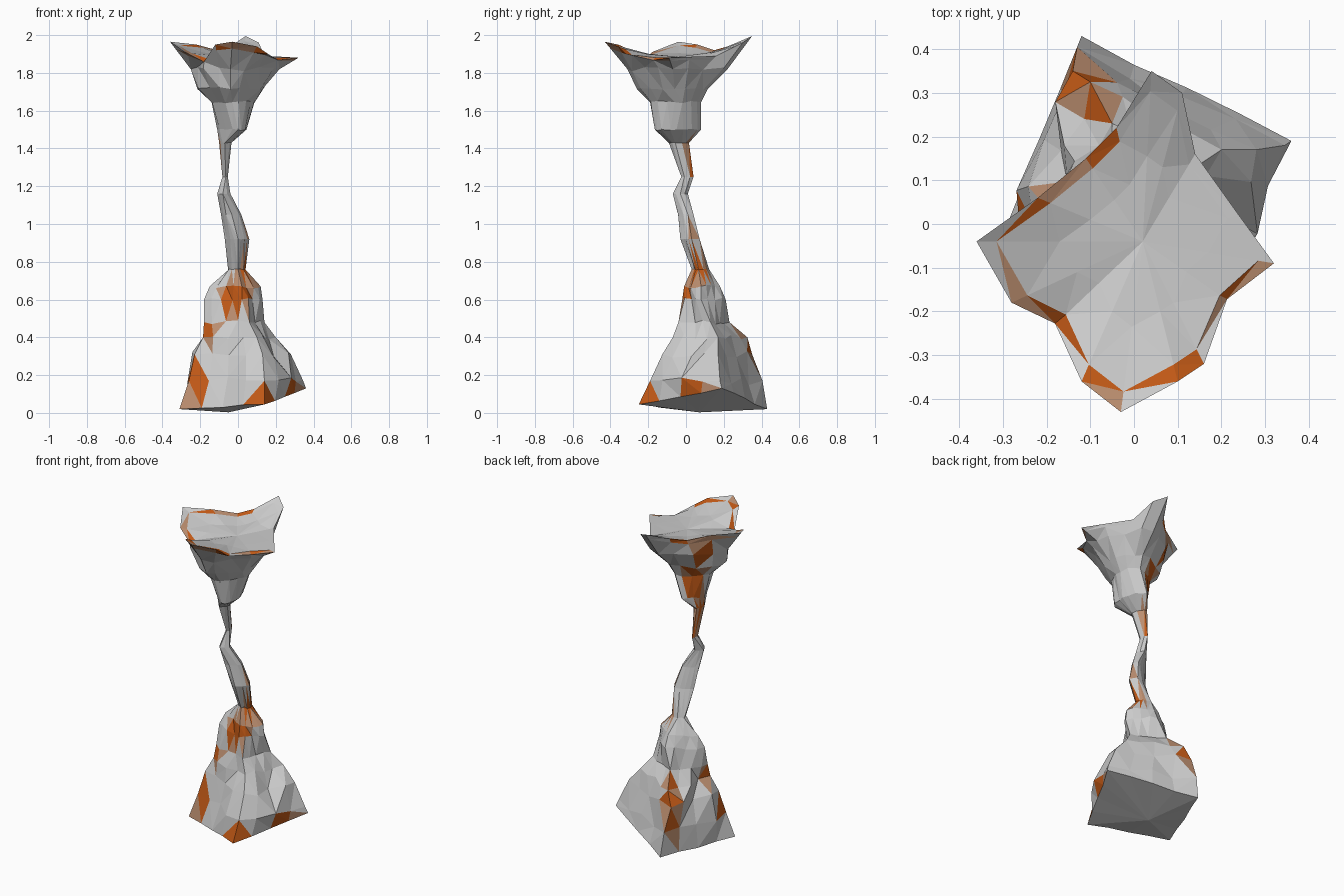
import bpy, bmesh, random
from mathutils import Vector

if "Cube" in bpy.data.objects:
    bpy.data.objects.remove(bpy.data.objects["Cube"])

random.seed(4)
PER = 4  # points per quarter of a section

# Each section: height, then the left, front, right and back extreme (x, y)
FOOT = [
    (.17, (-.26, -.03), (.14, -.19), (.345, .18), (-.13, .405)),
    (.31, (-.23, .00), (.13, -.125), (.28, .17), (-.14, .35)),
    (.40, (-.185, .02), (.10, -.07), (.20, .17), (-.10, .325)),
    (.48, (-.18, .04), (.06, -.04), (.14, .13), (-.05, .23)),
    (.60, (-.18, .07), (.02, -.02), (.13, .08), (0, .21)),
    (.67, (-.15, .09), (.02, -.01), (.12, .08), (0, .18)),
    (.76, (-.06, .08), (0, .03), (.05, .08), (-.01, .13)),
]
STEM = [
    (.92, (-.07, .02), (0, -.03), (.06, .03), (.02, .08)),
    (1.05, (-.09, 0), (-.05, -.05), (.02, 0), (0, .04)),
    (1.16, (-.11, -.02), (-.08, -.07), (-.04, -.03), (-.07, .01)),
    (1.25, (-.085, .01), (-.07, -.03), (-.05, 0), (-.07, .04)),
    (1.43, (-.10, -.04), (-.06, -.10), (-.03, -.04), (-.08, .03)),
]
CUP = [
    (1.50, (-.11, -.03), (0, -.165), (.045, -.05), (-.03, .08)),
    (1.645, (-.14, -.04), (-.03, -.19), (.085, -.06), (.02, .08)),
    (1.715, (-.215, -.05), (-.04, -.26), (.13, -.06), (.03, .115)),
    (1.82, (-.25, -.06), (-.04, -.31), (.22, -.07), (.04, .22)),
]
BASE = [(-.31, -.05, .02), (.14, -.25, .045), (.36, .19, .13), (-.12, .43, .02)]
RIM = [(-.36, -.04, 1.965), (-.28, -.18, 1.91), (-.18, -.23, 1.87), (-.12, -.36, 1.95),
       (-.03, -.43, 1.965), (.10, -.36, 1.94), (.16, -.32, 1.90), (.22, -.18, 1.88),
       (.32, -.09, 1.88), (.24, .02, 1.885), (.14, .16, 1.89), (.11, .30, 1.96),
       (.04, .35, 1.995), (-.04, .22, 1.94), (-.11, .15, 1.92), (-.22, .06, 1.95)]


def ring(corners, bulge, rough):
    """Walk round four corners, pushing the in-between points outward."""
    pts = [Vector(c) for c in corners]
    mid = sum(pts, Vector()) / 4
    out = []
    for k in range(4):
        a, b = pts[k], pts[(k + 1) % 4]
        for s in range(PER):
            t = s / PER
            p = a.lerp(b, t)
            push = 4 * t * (1 - t) * (bulge + random.uniform(-rough, rough))
            flat = Vector((p.x - mid.x, p.y - mid.y, 0))
            p += flat * push
            if s:
                p.z += random.uniform(-.15, .15) * flat.length * rough * 4
            out.append(p)
    return out


def lift(section):
    return [(x, y, section[0]) for x, y in section[1:]]


rings = [ring(BASE, -.01, .03)]
rings += [ring(lift(s), .06, .16) for s in FOOT]
rings += [ring(lift(s), .12, .05) for s in STEM]
rings += [ring(lift(s), .24, .13) for s in CUP]
rim = [Vector(p) for p in RIM]
rings.append([a.lerp(b, .75) for a, b in zip(rings[-1], rim)])
rings.append(rim)
# Shallow bowl inside the rim
hollow = Vector((.02, -.04, 1.885))
for f, h in ((.12, .25), (.5, .75)):
    loop = []
    for p in rim:
        q = p.lerp(hollow, f)
        q.z = p.z + (hollow.z - p.z) * h
        loop.append(q)
    rings.append(loop)

# Skin the rings into one rock column
bm = bmesh.new()
grid = [[bm.verts.new(p) for p in r] for r in rings]
n = 4 * PER
for lo, hi in zip(grid, grid[1:]):
    for j in range(n):
        k = (j + 1) % n
        bm.faces.new((lo[j], lo[k], hi[k], hi[j]))
under = bm.verts.new((-.05, .07, .003))
top = bm.verts.new(hollow)
for j in range(n):
    k = (j + 1) % n
    bm.faces.new((grid[0][k], grid[0][j], under))
    bm.faces.new((grid[-1][j], grid[-1][k], top))
bmesh.ops.remove_doubles(bm, verts=bm.verts, dist=.018)
bmesh.ops.triangulate(bm, faces=bm.faces, quad_method='SHORT_EDGE')
bmesh.ops.recalc_face_normals(bm, faces=bm.faces)

# Rust patches: centre and reach, fading at the outside
PATCHES = [((-.02, .00, .62), .08), ((-.18, .02, .43), .06), ((-.25, -.05, .17), .08),
           ((-.15, .38, .2), .07), ((-.14, .34, .33), .06), ((-.12, .30, .43), .06),
           ((.29, .05, .13), .07), ((.14, -.23, .07), .05), ((.05, .06, .76), .06),
           ((-.15, .06, 1.82), .06), ((-.08, .04, 1.7), .05), ((-.08, .03, 1.58), .05),
           ((-.09, .00, 1.42), .05), ((-.08, .03, 1.28), .04), ((.04, .04, .92), .04)]
for f in bm.faces:
    c = f.calc_center_median()
    d = min((c - Vector(p)).length / r for p, r in PATCHES)
    if c.z > 1.86 and c.x + c.y < .2:
        d = min(d, min((c - p).length for p in rim) / .045)
    f.material_index = 2 if d < 1 else 1 if d < 1.3 else 0

mesh = bpy.data.meshes.new("rock_column")
bm.to_mesh(mesh)
bm.free()
for name, col in (("stone", (.6, .6, .6, 1)), ("rust_fade", (.5, .27, .16, 1)),
                  ("rust", (.54, .1, .008, 1))):
    mat = bpy.data.materials.new(name)
    mat.diffuse_color = col
    mat.use_nodes = True
    mat.node_tree.nodes["Principled BSDF"].inputs["Base Color"].default_value = mat.diffuse_color
    mesh.materials.append(mat)
bpy.context.collection.objects.link(bpy.data.objects.new("rock_column", mesh))
